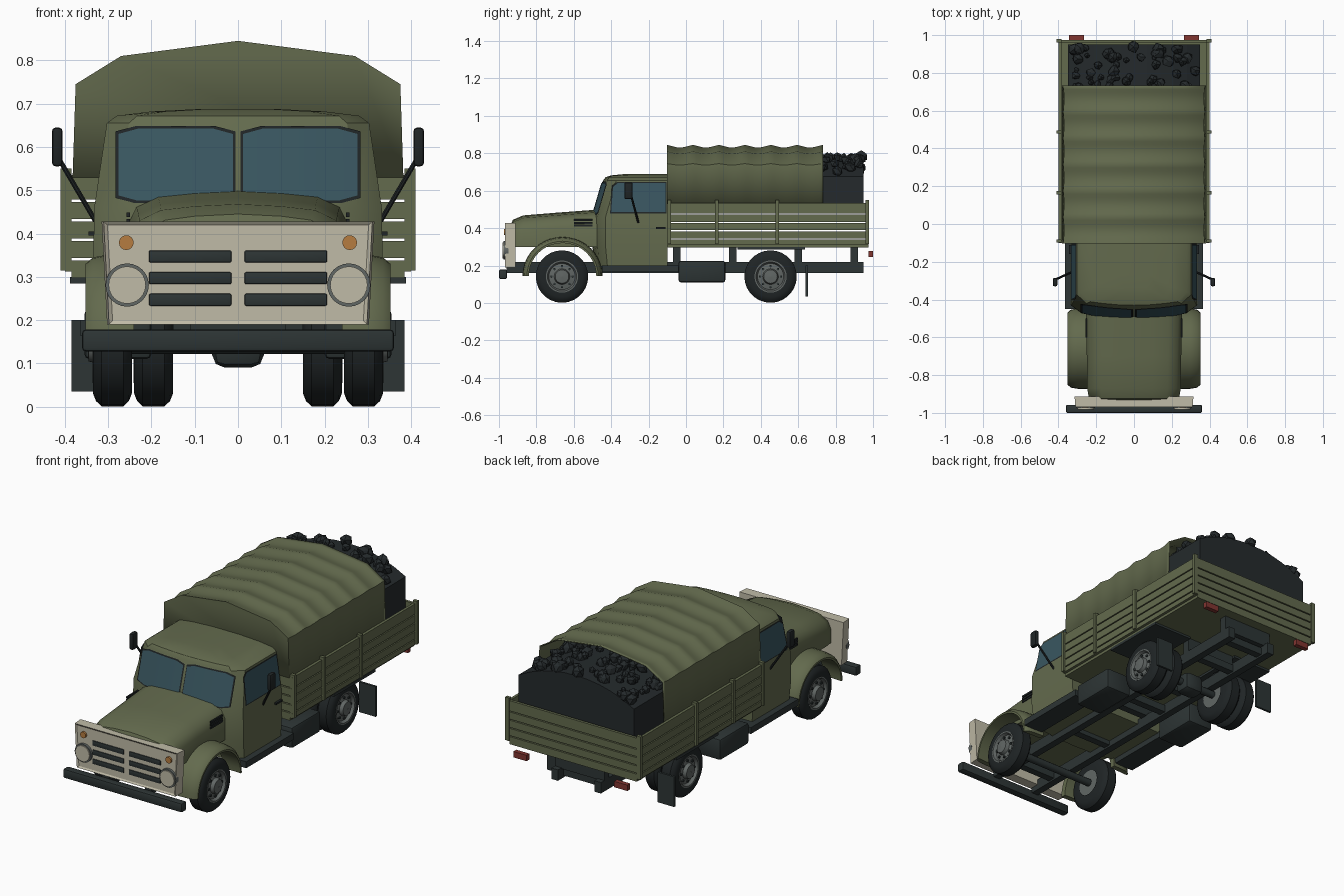
import bpy, bmesh, math, random
from mathutils import Vector

if "Cube" in bpy.data.objects:
    bpy.data.objects.remove(bpy.data.objects["Cube"])

random.seed(4)

def mat(name, r, g, b):
    m = bpy.data.materials.new(name)
    m.diffuse_color = (r, g, b, 1)
    m.use_nodes = True
    m.node_tree.nodes["Principled BSDF"].inputs["Base Color"].default_value = m.diffuse_color
    return m

GREEN = mat("olive green", .125, .145, .075)
CREAM = mat("cream", .53, .50, .39)
GLASS = mat("blue glass", .04, .092, .115)
FRAME = mat("dark frame grey", .026, .035, .035)
BLACK = mat("rubber black", .014, .018, .019)
COAL = mat("coal", .018, .023, .025)
GREY = mat("hub grey", .12, .135, .13)
ORANGE = mat("indicator orange", .47, .2, .05)
RED = mat("tail red", .22, .035, .03)

def finish(bm, name, material, smooth=None):
    bmesh.ops.recalc_face_normals(bm, faces=bm.faces)
    me = bpy.data.meshes.new(name)
    bm.to_mesh(me)
    bm.free()
    me.materials.append(material)
    if smooth:
        me.shade_smooth()
        me.set_sharp_from_angle(angle=math.radians(smooth))
    ob = bpy.data.objects.new(name, me)
    bpy.context.collection.objects.link(ob)
    return ob

def box(name, x, y, z, material, bevel=0):
    bm = bmesh.new()
    bmesh.ops.create_cube(bm, size=1)
    for v in bm.verts:
        for i, (a, b) in enumerate((x, y, z)):
            v.co[i] = (a + b) / 2 + v.co[i] * (b - a)
    if bevel:
        bmesh.ops.bevel(bm, geom=bm.edges[:], offset=bevel, segments=2, affect='EDGES', profile=.5)
    return finish(bm, name, material, 30 if bevel else None)

def span(s, a, b):
    """Sideways range mirrored by sign s"""
    return tuple(sorted((s * a, s * b)))

def rod(name, a, b, r, material, n=24):
    a, b = Vector(a), Vector(b)
    bm = bmesh.new()
    bmesh.ops.create_cone(bm, cap_ends=True, segments=n, radius1=r, radius2=r, depth=(b - a).length)
    q = (b - a).to_track_quat('Z', 'Y')
    for v in bm.verts:
        v.co = q @ v.co + (a + b) / 2
    return finish(bm, name, material, 40)

def loft(name, rings, material, closed=True, caps=(True, True), smooth=30, loop=False):
    bm = bmesh.new()
    vs = [[bm.verts.new(p) for p in r] for r in rings]
    n = len(rings[0])
    pairs = list(zip(vs, vs[1:])) + ([(vs[-1], vs[0])] if loop else [])
    for a, b in pairs:
        for i in range(n if closed else n - 1):
            j = (i + 1) % n
            bm.faces.new((a[i], a[j], b[j], b[i]))
    if caps[0]:
        bm.faces.new(vs[0])
    if caps[1]:
        bm.faces.new(vs[-1])
    return finish(bm, name, material, smooth)

def lathe(name, cx, s, cy, cz, prof, material, n=28):
    """Turn (offset, radius) points around a sideways axle"""
    rings = []
    for k in range(n):
        a = 2 * math.pi * k / n
        rings.append([(cx + s * o, cy + r * math.cos(a), cz + r * math.sin(a)) for o, r in prof])
    return loft(name, rings, material, closed=False, caps=(False, False), loop=True)

# cab: stacked sections of (height, half width, front)
CAB = [(.195, .33, -.49), (.30, .335, -.5), (.46, .332, -.5), (.655, .303, -.443),
       (.672, .28, -.43), (.682, .20, -.40), (.688, .08, -.34)]

def cab_at(z):
    for (z0, w0, f0), (z1, w1, f1) in zip(CAB, CAB[1:]):
        if z0 <= z <= z1:
            t = (z - z0) / (z1 - z0)
            return w0 + (w1 - w0) * t, f0 + (f1 - f0) * t

rings = []
for z, w, f in CAB:
    k = min(1, w * .9 / .303)
    half = [(x * k, f + .35 * (x * k) ** 2, z) for x in (.1, .2, .28)] + [(w, f + .07, z), (w, -.1, z)]
    rings.append([(-x, y, zz) for x, y, zz in reversed(half)] + [(0, f, z)] + half)
loft("cab", rings, GREEN)

# windshield panes and side windows, each with a dark seal behind
def pane(name, s, x0, x1, z0, z1, off, c, material):
    rings = []
    for i in range(7):
        x = x0 + (x1 - x0) * i / 6
        cut = c if i in (0, 6) else 0
        rings.append([(s * x, cab_at(z)[1] + .35 * x * x - off, z) for z in (z0 + cut, z1 - cut)])
    loft(name, rings, material, closed=False, caps=(False, False))

def side_pane(name, s, grow, off, material):
    pts = [(-.40, .485), (-.11, .485), (-.11, .64), (-.365, .64), (-.39, .62)]
    cy, cz = -.255, .562
    bm = bmesh.new()
    bm.faces.new([bm.verts.new((s * (cab_at(z)[0] + off), y, z)) for y, z in
                  [(y + math.copysign(grow, y - cy), z + math.copysign(grow, z - cz)) for y, z in pts]])
    finish(bm, name, material)

for s in (1, -1):
    pane("windshield_seal", s, .006, .283, .47, .648, .003, .012, BLACK)
    pane("windshield_glass", s, .012, .276, .476, .642, .006, .012, GLASS)
    side_pane("side_window_seal", s, .006, .002, BLACK)
    side_pane("side_window_glass", s, 0, .004, GLASS)
    box("door_handle", span(s, .33, .345), (-.16, -.11), (.395, .405), BLACK)
    box("running_board", span(s, .25, .365), (-.45, -.04), (.165, .2), FRAME)
    # mirrors
    rod("mirror_arm", (s * .33, -.255, .43), (s * .418, -.295, .58), .006, BLACK, 8)
    box("mirror", span(s, .405, .43), (-.33, -.285), (.555, .645), BLACK, .009)

# hood: sections of (y, half width, top)
rings = []
for y, w, t in [(-.945, .225, .40), (-.925, .238, .445), (-.87, .248, .468), (-.7, .25, .482), (-.46, .255, .50)]:
    half = [(.1, t - .005), (w - .07, t - .014), (w - .02, t - .038), (w, t - .08), (w, .30)]
    rings.append([(-x, y, z) for x, z in reversed(half)] + [(0, y, t)] + [(x, y, z) for x, z in half])
loft("hood", rings, GREEN, smooth=40)

# front fenders and hood vents
for s in (1, -1):
    rings = []
    for k in range(21):
        a = math.pi * k / 20
        rings.append([(s * x, -.66 + r * math.cos(a) * 1.03, .145 + r * math.sin(a)) for x, r in
                      [(.24, .208), (.30, .206), (.335, .2), (.352, .185), (.352, .175), (.24, .18)]])
    loft("front_fender", rings, GREEN, smooth=40)
    for i in range(3):
        box("hood_vent", span(s, .25, .258), (-.6, -.5), (.408 + i * .015, .418 + i * .015), BLACK)

# grille panel with a recessed face
panel = box("grille_panel", (-.315, .315), (-.968, -.912), (.19, .428), CREAM)
bm = bmesh.new()
bm.from_mesh(panel.data)
for v in bm.verts:
    if v.co.z < .3:
        v.co.x *= .96
    if v.co.y < -.95:
        v.co.x *= .985
face = min(bm.faces, key=lambda f: f.calc_center_median().y)
bmesh.ops.inset_region(bm, faces=[face], thickness=.012, depth=-.006)
bm.to_mesh(panel.data)
bm.free()
for s in (1, -1):
    for z in (.247, .297, .347):
        box("grille_slot", span(s, .015, .206), (-.967, -.958), (z - .014, z + .014), FRAME, .004)
    rod("headlight_ring", (s * .256, -.95, .281), (s * .256, -.975, .281), .05, GREY)
    rod("headlight_lens", (s * .256, -.97, .281), (s * .256, -.981, .281), .043, CREAM)
    rod("turn_signal", (s * .258, -.95, .379), (s * .258, -.972, .379), .017, ORANGE, 16)

# bumper and chassis
box("front_bumper", (-.36, .36), (-1, -.957), (.128, .178), FRAME, .008)
for s in (1, -1):
    box("chassis_rail", span(s, .11, .15), (-.96, .95), (.16, .22), FRAME)
    box("side_tank", span(s, .2, .355), (-.04, .21), (.11, .225), FRAME, .012)
    box("rear_wheel_guard", span(s, .15, .388), (.275, .635), (.285, .3), FRAME)
    box("mud_flap", span(s, .285, .385), (.64, .652), (.035, .2), FRAME)
    box("tail_light", span(s, .265, .345), (.975, 1), (.245, .277), RED)
for y in (-.8, -.35, .1, .65, .88):
    box("cross_member", (-.13, .13), (y - .02, y + .02), (.17, .21), FRAME)
for y in (-.05, .25, .6, .9):
    box("bed_crossbeam", (-.15, .15), (y - .02, y + .02), (.215, .3), FRAME)

# wheels: single in front, double at the rear
TYRE = [(-.045, .07), (-.045, .11), (-.038, .128), (-.025, .14), (.025, .14), (.038, .128), (.045, .11), (.045, .085)]
RIM = [(-.04, .001), (-.04, .086), (.046, .086), (.046, .078), (.03, .07), (.036, .042), (.055, .036), (.058, .001)]
for y in (-.663, .452):
    rod("axle", (-.29, y, .142), (.29, y, .142), .02, FRAME, 12)
    for s in (1, -1):
        lathe("tyre", s * .29, s, y, .141, TYRE, BLACK)
        lathe("wheel_rim", s * .29, s, y, .141, RIM, GREY)
        for k in range(8):
            a = math.pi * k / 4
            cy, cz = y + .056 * math.cos(a), .141 + .056 * math.sin(a)
            rod("wheel_bolt", (s * .31, cy, cz), (s * .33, cy, cz), .007, FRAME, 8)
        if y > 0:
            lathe("inner_tyre", s * .195, s, y, .141, TYRE, BLACK)
            lathe("inner_rim", s * .195, s, y, .141, RIM[:4] + [(.04, .001)], GREY)
box("differential", (-.06, .06), (.40, .50), (.09, .195), FRAME, .03)

# cargo bed: floor, plank walls and posts
box("bed_floor", (-.385, .385), (-.1, .975), (.297, .312), GREEN)
for z0, z1 in [(.312, .338), (.344, .383), (.389, .428), (.434, .473), (.479, .535)]:
    for s in (1, -1):
        box("side_plank", span(s, .385, .4), (-.1, .975), (z0, z1), GREEN)
    box("head_plank", (-.385, .385), (-.1, -.085), (z0, z1), GREEN)
    box("tail_plank", (-.385, .385), (.96, .975), (z0, z1), GREEN)
for s in (1, -1):
    for y in (-.09, .165, .487, .97):
        box("side_post", span(s, .385, .41), (y - .009, y + .009), (.315, .55), GREEN)

# canvas cover, sagging between its hoops
rings = []
N = 48
for i in range(N + 1):
    dip = abs(math.sin(math.pi * 6 * i / N)) ** 1.3
    y = -.102 + .834 * i / N
    half = [(.27, .81 - .013 * dip), (.375 - .005 * dip, .745 - .008 * dip), (.382, .53)]
    rings.append([(-x, y, z) for x, z in reversed(half)] + [(0, y, .845 - .014 * dip)]
                 + [(x, y, z) for x, z in half])
cover = loft("canvas_cover", rings, GREEN, closed=False, caps=(True, False), smooth=35)
sol = cover.modifiers.new("thickness", 'SOLIDIFY')
sol.thickness = .006
sol.offset = -1

# coal heap: domed block with loose lumps on top
def heap(x):
    return .675 + .09 * (1 - (abs(x) / .35) ** 2.2)

xs = [-.35 + .07 * i for i in range(11)]
loft("coal_heap", [[(-.35, y, .49)] + [(x, y, heap(x)) for x in xs] + [(.35, y, .49)] for y in (.35, .95)],
     COAL, smooth=None)
bm = bmesh.new()
for i in range(95):
    x, y = random.uniform(-.33, .33), random.uniform(.55, .945)
    r = random.uniform(.015, .034)
    made = bmesh.ops.create_icosphere(bm, subdivisions=1, radius=r)
    c = Vector((x, y, heap(x) + r * .5))
    for v in made["verts"]:
        v.co = v.co * random.uniform(.75, 1.2) + c
finish(bm, "coal_lumps", COAL)
